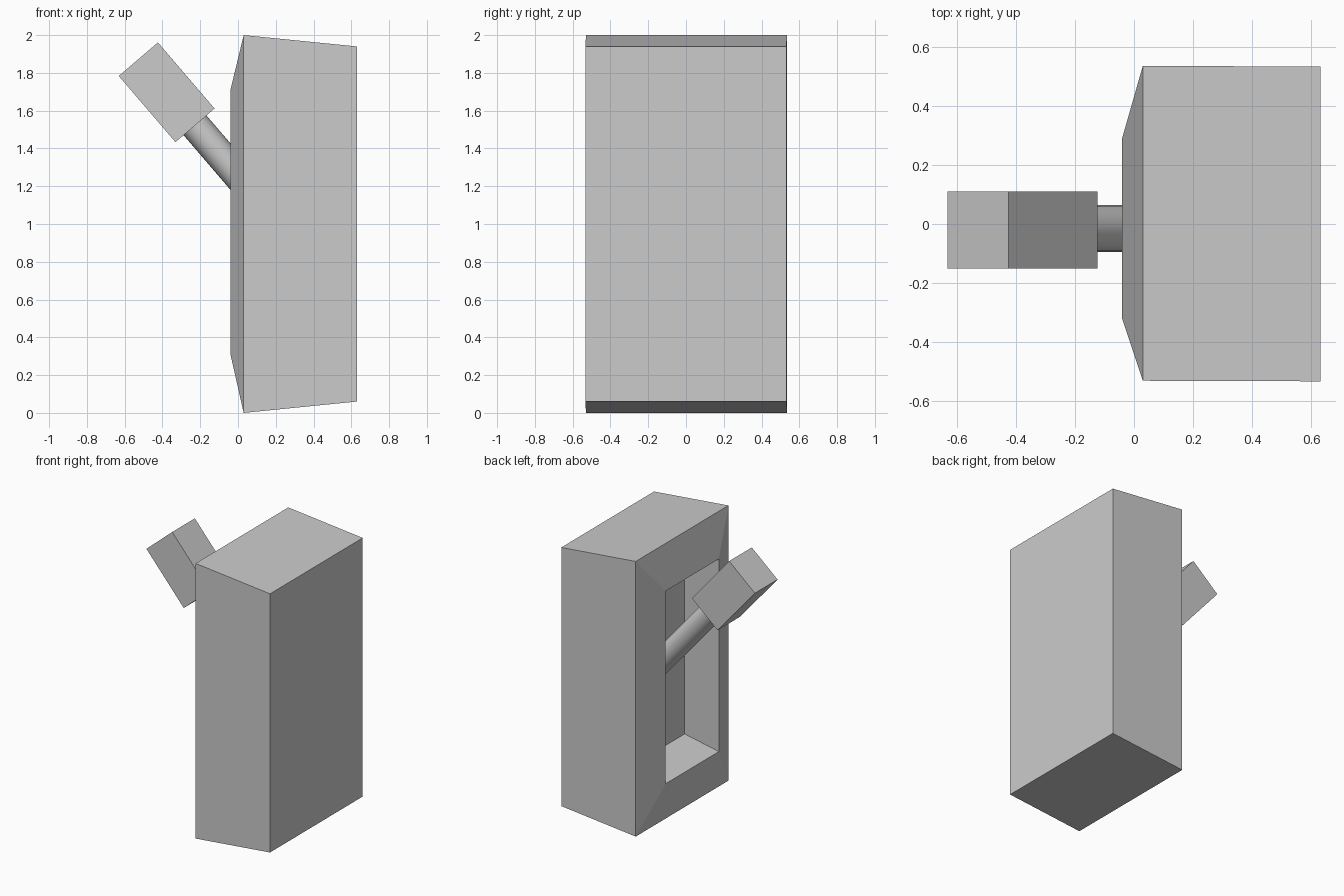
import bpy, bmesh, math
from mathutils import Vector, Matrix

if "Cube" in bpy.data.objects:
    bpy.data.objects.remove(bpy.data.objects["Cube"])


def finish(bm, name):
    bmesh.ops.recalc_face_normals(bm, faces=bm.faces)
    mesh = bpy.data.meshes.new(name)
    bm.to_mesh(mesh)
    bm.free()
    obj = bpy.data.objects.new(name, mesh)
    bpy.context.collection.objects.link(obj)
    return obj


# Switch housing: rectangular sections (x, y0, y1, z0, z1) from back to recess floor
sections = [
    (0.63, -0.532, 0.532, 0.06, 1.94),
    (0.03, -0.53, 0.535, 0.0, 2.0),
    (-0.04, -0.32, 0.29, 0.31, 1.71),
    (0.235, -0.32, 0.29, 0.365, 1.655),
]
bm = bmesh.new()
rings = [[bm.verts.new((x, y, z)) for y, z in ((y0, z0), (y1, z0), (y1, z1), (y0, z1))]
         for x, y0, y1, z0, z1 in sections]
for a, b in zip(rings, rings[1:]):
    for i in range(4):
        j = (i + 1) % 4
        bm.faces.new((a[i], a[j], b[j], b[i]))
bm.faces.new(rings[0])
bm.faces.new(rings[-1])
finish(bm, "switch_housing")

# Lever axis: tilted up and outwards from the recess floor
axis = Vector((-0.651, 0, 0.759)).normalized()
rot = axis.to_track_quat('Z', 'Y').to_matrix().to_4x4()
neck = Vector((-0.2275, -0.015, 1.5225))      # where the rod meets the handle

# Lever rod
rod_len = 0.72
bm = bmesh.new()
bmesh.ops.create_cone(bm, cap_ends=True, segments=16, radius1=0.08, radius2=0.08,
                      depth=rod_len,
                      matrix=Matrix.Translation(neck - axis * rod_len / 2) @ rot)
rod = finish(bm, "lever_rod")
bpy.context.view_layer.objects.active = rod
rod.select_set(True)
bpy.ops.object.shade_smooth_by_angle(angle=math.radians(40))

# Lever handle: box aligned to the lever axis
side = axis.cross(Vector((0, 1, 0)))
frame = Matrix((side, Vector((0, 1, 0)), axis)).transposed().to_4x4()
bm = bmesh.new()
centre = neck + axis * 0.2305 + Vector((0, -0.005, 0))
bmesh.ops.create_cube(bm, size=1, matrix=Matrix.Translation(centre) @ frame
                      @ Matrix.Diagonal((0.273, 0.26, 0.461, 1)))
finish(bm, "lever_handle")
